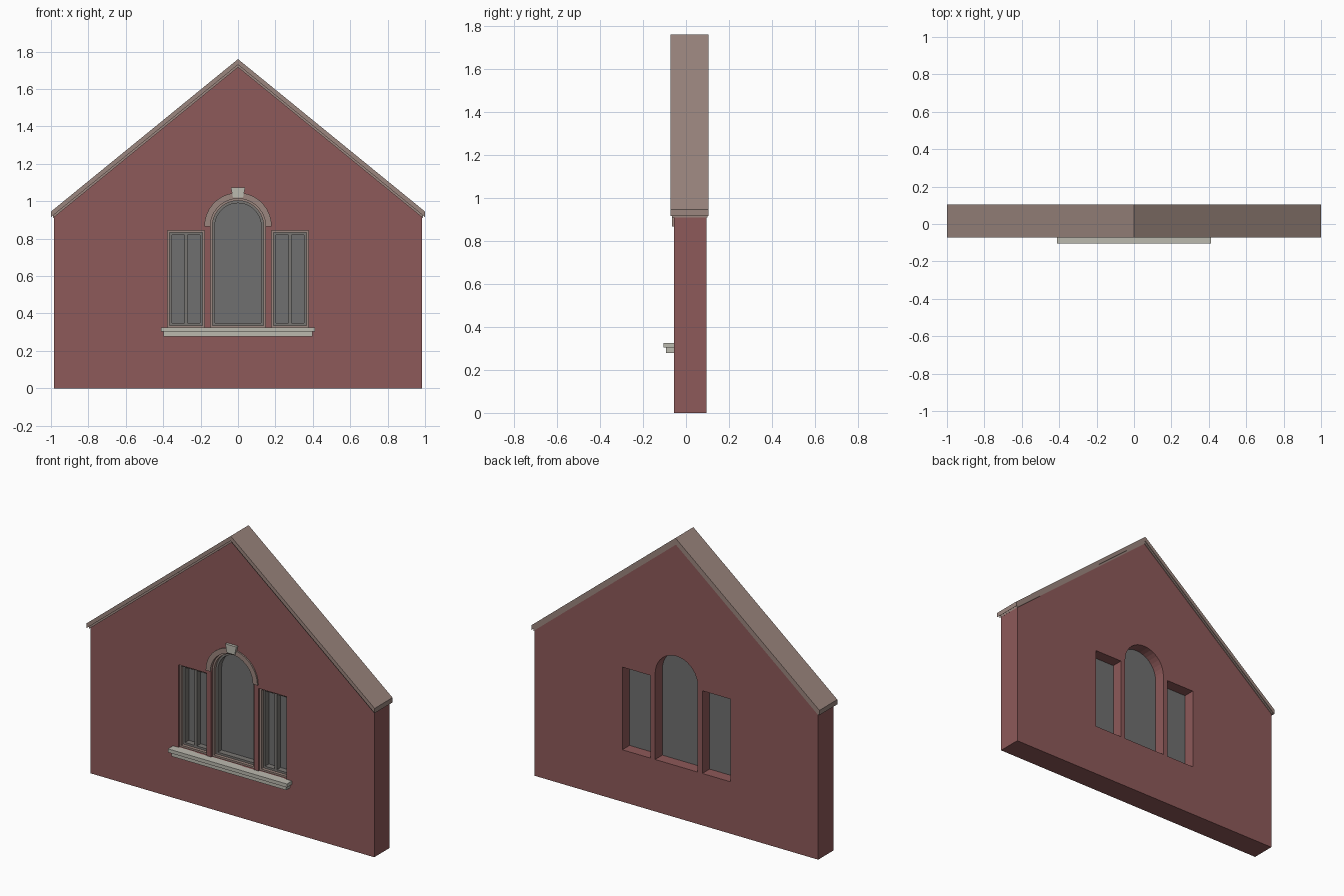
import bpy
import bmesh
from math import cos, sin, pi

cube = bpy.data.objects.get("Cube")
if cube:
    bpy.data.objects.remove(cube, do_unlink=True)


def material(name, r, g, b):
    m = bpy.data.materials.new(name)
    m.use_nodes = True
    m.diffuse_color = (r, g, b, 1)
    m.node_tree.nodes["Principled BSDF"].inputs["Base Color"].default_value = (r, g, b, 1)
    return m


RED = material("red_wall", 0.27, 0.1, 0.1)
BROWN = material("brown_trim", 0.33, 0.24, 0.21)
STONE = material("pale_stone", 0.5, 0.49, 0.43)
GLASS = material("grey_glass", 0.16, 0.16, 0.16)
FRAME = material("frame_grey", 0.19, 0.18, 0.17)


def plate(name, mat, y0, y1, *loops):
    """Extrude an (x, z) outline from y0 to y1; further outlines become holes."""
    bm = bmesh.new()
    edges = []
    for loop in loops:
        vs = [bm.verts.new((x, y0, z)) for x, z in loop]
        edges += [bm.edges.new((a, b)) for a, b in zip(vs, vs[1:] + vs[:1])]
    bmesh.ops.triangle_fill(bm, edges=edges, use_beauty=True, normal=(0, -1, 0))
    ext = bmesh.ops.extrude_face_region(bm, geom=bm.faces[:], use_keep_orig=True)
    moved = [v for v in ext["geom"] if isinstance(v, bmesh.types.BMVert)]
    bmesh.ops.translate(bm, verts=moved, vec=(0, y1 - y0, 0))
    bmesh.ops.recalc_face_normals(bm, faces=bm.faces[:])
    mesh = bpy.data.meshes.new(name)
    bm.to_mesh(mesh)
    bm.free()
    mesh.materials.append(mat)
    obj = bpy.data.objects.new(name, mesh)
    bpy.context.collection.objects.link(obj)
    return obj


def rect(x0, x1, z0, z1):
    return [(x0, z0), (x1, z0), (x1, z1), (x0, z1)]


def arc(radius, steps=18):
    angles = [pi * i / steps for i in range(steps + 1)]
    return [(radius * cos(a), SPRING + radius * sin(a)) for a in angles]


SPRING, SILL, HEAD = 0.866, 0.326, 0.845
RIDGE, EAVE = 1.76, 0.945
SLOPE = RIDGE - EAVE


def arched(inset):
    r = 0.148 - inset
    return [(-r, SILL + inset), (r, SILL + inset)] + arc(r)


def side_window(sign):
    def outline(inset):
        x0, x1 = sorted((sign * (0.18 + inset), sign * (0.376 - inset)))
        return rect(x0, x1, SILL + inset, HEAD - inset)
    return outline


def chevron(top, bottom, half):
    """Band that follows both roof slopes between two ridge heights."""
    drop = SLOPE * half
    return [(-half, top - drop), (0, top), (half, top - drop),
            (half, bottom - drop), (0, bottom), (-half, bottom - drop)]


windows = {"arched_window": arched,
           "left_window": side_window(1),
           "right_window": side_window(-1)}

# Gabled wall with three window openings
W = 0.985
wall_eave = RIDGE - 0.03 - SLOPE * W
gable = [(-W, 0), (W, 0), (W, wall_eave), (0, RIDGE - 0.03), (-W, wall_eave)]
plate("gable_wall", RED, -0.055, 0.095, gable, *[f(0) for f in windows.values()])

# Roof coping and the thin moulding beneath it
plate("roof_coping", BROWN, -0.073, 0.105, chevron(RIDGE, RIDGE - 0.03, 1))
plate("roof_moulding", BROWN, -0.064, 0.1, chevron(RIDGE - 0.03, RIDGE - 0.044, 0.99))

# Stepped frames and glass inside each opening
for name, outline in windows.items():
    plate(name + "_outer_frame", BROWN, -0.042, 0.015, outline(0), outline(0.011))
    plate(name + "_inner_frame", FRAME, -0.022, 0.015, outline(0.011), outline(0.024))
    plate(name + "_glass", GLASS, 0.015, 0.023, outline(0))

# Centre bars of the side windows
for name, sign in (("left_window_bar", 1), ("right_window_bar", -1)):
    x = sign * 0.278
    plate(name, FRAME, -0.022, 0.015, rect(x - 0.008, x + 0.008, SILL + 0.02, HEAD - 0.02))

# Arch hood and keystone
plate("arch_hood", BROWN, -0.064, -0.05, arc(0.18) + arc(0.148)[::-1])
plate("keystone", STONE, -0.072, -0.05,
      [(-0.027, 1.02), (0.027, 1.02), (0.038, 1.073), (-0.038, 1.073)])

# Two-step window sill
plate("sill_top", STONE, -0.105, -0.05, rect(-0.413, 0.413, 0.304, SILL))
plate("sill_base", STONE, -0.092, -0.05, rect(-0.398, 0.398, 0.278, 0.304))
